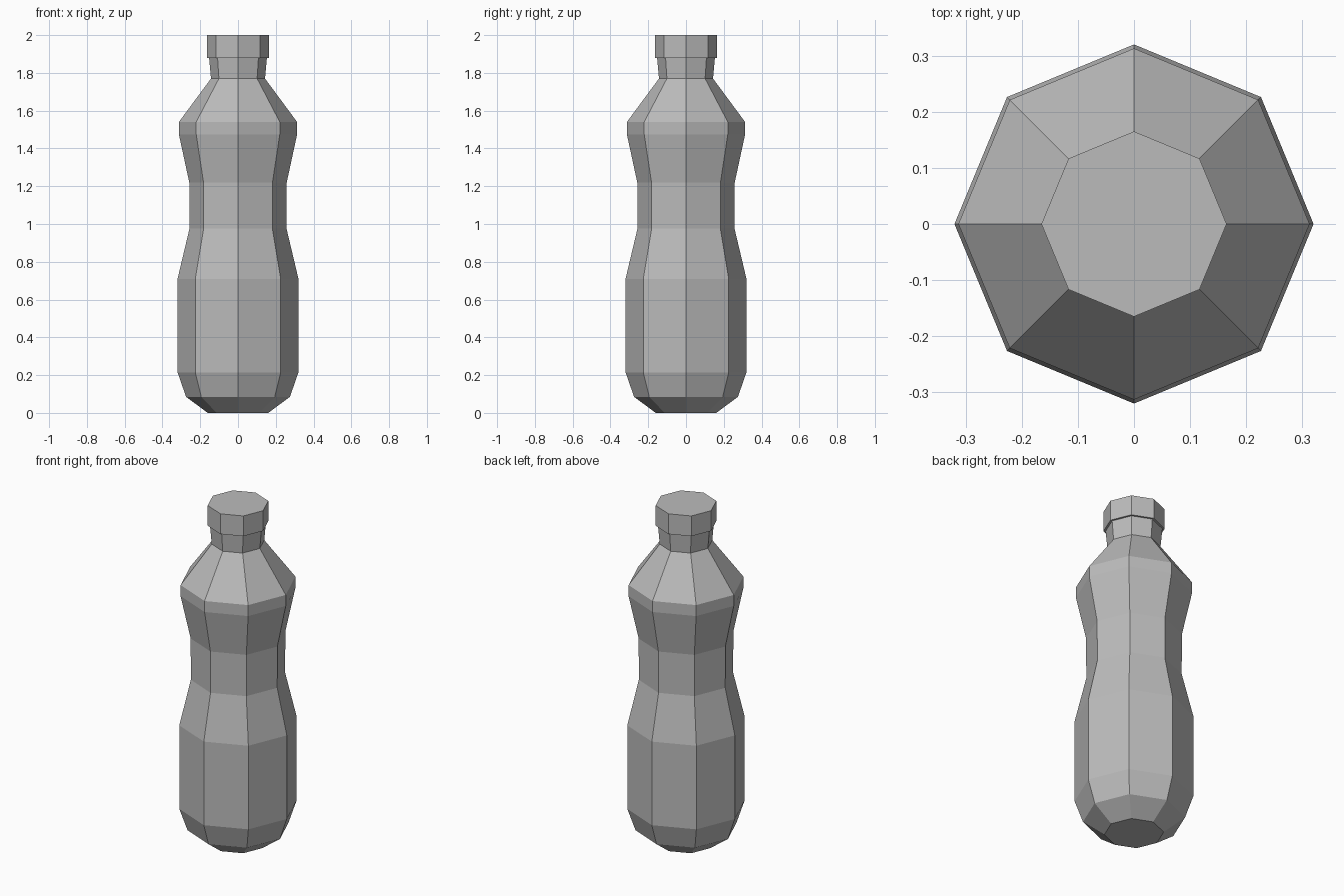
import bpy, bmesh, math

if "Cube" in bpy.data.objects:
    bpy.data.objects.remove(bpy.data.objects["Cube"])

SIDES = 8

grey = bpy.data.materials.new("plain_grey")
grey.diffuse_color = (0.5, 0.5, 0.5, 1.0)
grey.use_nodes = True
grey.node_tree.nodes["Principled BSDF"].inputs["Base Color"].default_value = grey.diffuse_color


def lathe(name, profile, cap_top):
    """Spin (radius, height) points into a flat-sided solid."""
    bm = bmesh.new()
    rings = []
    for r, z in profile:
        rings.append([bm.verts.new((r * math.cos(math.tau * i / SIDES),
                                    r * math.sin(math.tau * i / SIDES), z))
                      for i in range(SIDES)])
    for low, high in zip(rings, rings[1:]):
        for i in range(SIDES):
            j = (i + 1) % SIDES
            bm.faces.new((low[i], low[j], high[j], high[i]))
    bm.faces.new(rings[0][::-1])
    if cap_top:
        bm.faces.new(rings[-1])
    mesh = bpy.data.meshes.new(name)
    bm.to_mesh(mesh)
    bm.free()
    mesh.materials.append(grey)
    obj = bpy.data.objects.new(name, mesh)
    bpy.context.collection.objects.link(obj)
    return obj


# Bottle: rounded base, belly, waist grip, shoulder and neck (open under the cap)
lathe("bottle_body", [
    (0.16, 0.0), (0.275, 0.085), (0.32, 0.215), (0.32, 0.71),
    (0.257, 0.975), (0.258, 1.22), (0.313, 1.475), (0.313, 1.54),
    (0.143, 1.77), (0.153, 1.88)], cap_top=False)

# Screw cap, slightly wider than the neck
lathe("bottle_cap", [(0.165, 1.88), (0.165, 2.0)], cap_top=True)
